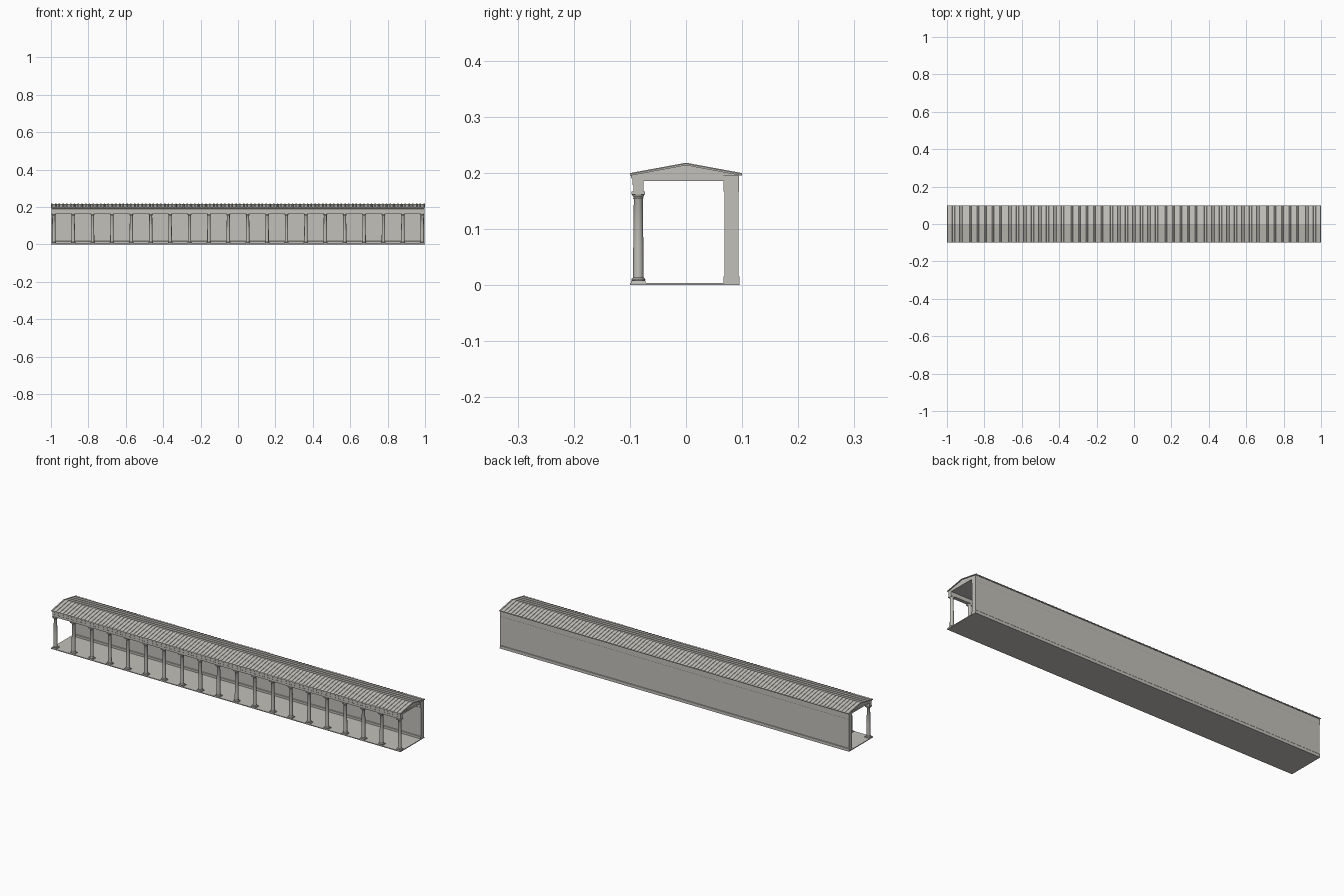
import bpy, bmesh, math

if "Cube" in bpy.data.objects:
    bpy.data.objects.remove(bpy.data.objects["Cube"])

stone = bpy.data.materials.new("pale grey stone")
stone.diffuse_color = (0.54, 0.53, 0.49, 1)
stone.use_nodes = True
stone.node_tree.nodes["Principled BSDF"].inputs["Base Color"].default_value = stone.diffuse_color


def finish(name, bm):
    bmesh.ops.recalc_face_normals(bm, faces=bm.faces)
    mesh = bpy.data.meshes.new(name)
    bm.to_mesh(mesh)
    bm.free()
    mesh.materials.append(stone)
    obj = bpy.data.objects.new(name, mesh)
    bpy.context.collection.objects.link(obj)
    return obj


def add_prism(bm, profile, x0, x1):
    """Extrude a closed (y, z) profile along x."""
    a = [bm.verts.new((x0, y, z)) for y, z in profile]
    b = [bm.verts.new((x1, y, z)) for y, z in profile]
    n = len(profile)
    bm.faces.new(a)
    bm.faces.new(b[::-1])
    for i in range(n):
        bm.faces.new((a[i], b[i], b[(i + 1) % n], a[(i + 1) % n]))


def prism(name, profile, half_x):
    bm = bmesh.new()
    add_prism(bm, profile, -half_x, half_x)
    return finish(name, bm)


def rect(y0, y1, z0, z1):
    return [(y0, z0), (y1, z0), (y1, z1), (y0, z1)]


# Floor slab
prism("floor", rect(-0.1, 0.095, 0, 0.004), 1.0)

# Back wall with a projecting foot and top band
prism("back_wall", [(0.067, 0), (0.095, 0), (0.095, 0.015), (0.0935, 0.017),
                    (0.0935, 0.165), (0.0945, 0.167), (0.0945, 0.195),
                    (0.067, 0.195), (0.067, 0.167), (0.069, 0.165),
                    (0.069, 0.017), (0.067, 0.015)], 0.998)

# Beam carried by the columns, with a small cornice
prism("front_beam", [(-0.076, 0.166), (-0.094, 0.166), (-0.094, 0.178),
                     (-0.095, 0.179), (-0.095, 0.189), (-0.098, 0.191),
                     (-0.098, 0.195), (-0.076, 0.195)], 0.996)

# Flat ceiling
prism("ceiling", rect(-0.077, 0.068, 0.186, 0.195), 0.996)

# Gabled body filling both ends
prism("gable", [(-0.096, 0.195), (0.096, 0.195), (0.096, 0.197),
                (0, 0.2135), (-0.096, 0.197)], 0.995)

# Thin roof slab over the gable
prism("roof_slab", [(-0.1, 0.195), (-0.1, 0.198), (0, 0.2165), (0.1, 0.198),
                    (0.1, 0.195), (0, 0.2135)], 1.0)

# Rows of rounded cover tiles running from ridge to eaves
TILES = 100
bm = bmesh.new()
for i in range(TILES):
    cx = -0.995 + 1.99 * i / (TILES - 1)
    for side in (-1, 1):
        section = [(-0.005, -0.001), (-0.003, 0.0017), (0.003, 0.0017), (0.005, -0.001)]
        low = [bm.verts.new((cx + dx, side * 0.1, 0.198 + dz)) for dx, dz in section]
        top = [bm.verts.new((cx + dx, 0, 0.2165 + dz)) for dx, dz in section]
        bm.faces.new(low)
        for k in range(3):
            bm.faces.new((low[k], low[k + 1], top[k + 1], top[k]))
bmesh.ops.remove_doubles(bm, verts=bm.verts, dist=0.00005)
finish("cover_tiles", bm)


# Columns: square plinth, turned shaft and square capital block
def add_block(bm, half_low, half_top, z0, z1):
    rings = [[bm.verts.new((sx * h, sy * h, z))
              for sx, sy in ((-1, -1), (1, -1), (1, 1), (-1, 1))]
             for h, z in ((half_low, z0), (half_top, z1))]
    bm.faces.new(rings[0])
    bm.faces.new(rings[1])
    for k in range(4):
        j = (k + 1) % 4
        bm.faces.new((rings[0][k], rings[0][j], rings[1][j], rings[1][k]))


def add_turned(bm, profile, sides=16):
    rings = []
    for r, z in profile:
        rings.append([bm.verts.new((r * math.cos(t), r * math.sin(t), z))
                      for t in (2 * math.pi * k / sides for k in range(sides))])
    for lo, hi in zip(rings, rings[1:]):
        for k in range(sides):
            j = (k + 1) % sides
            f = bm.faces.new((lo[k], lo[j], hi[j], hi[k]))
            f.smooth = True
    bm.faces.new(rings[0])
    bm.faces.new(rings[-1])


bm = bmesh.new()
add_block(bm, 0.0145, 0.0125, 0.0, 0.008)
add_turned(bm, [(0.0115, 0.008), (0.0125, 0.0095), (0.0122, 0.011), (0.0105, 0.0125),
                (0.0092, 0.014), (0.0090, 0.07), (0.0080, 0.153), (0.0092, 0.155),
                (0.0084, 0.157), (0.0100, 0.159), (0.0112, 0.162)])
add_block(bm, 0.0120, 0.0120, 0.162, 0.1665)
column = finish("column_01", bm)
column.data.set_sharp_from_angle(angle=math.radians(35))

COLUMNS = 20
for i in range(COLUMNS):
    obj = column
    if i:
        obj = bpy.data.objects.new(f"column_{i + 1:02d}", column.data)
        bpy.context.collection.objects.link(obj)
    obj.location = (-0.985 + 1.97 * i / (COLUMNS - 1), -0.085, 0)
